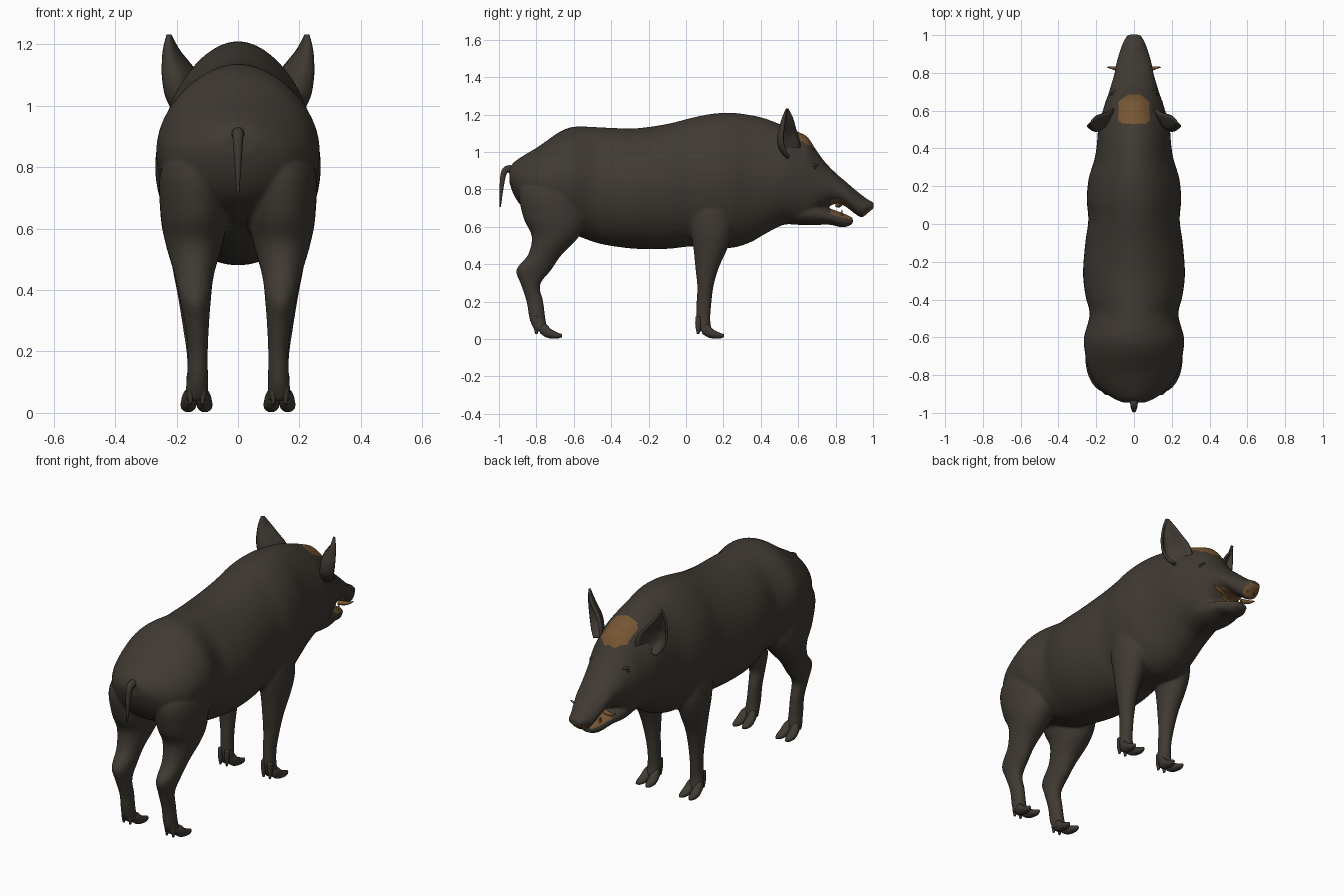
import bpy, bmesh, math
from mathutils import Vector

if "Cube" in bpy.data.objects:
    bpy.data.objects.remove(bpy.data.objects["Cube"])


def material(name, rgb):
    m = bpy.data.materials.new(name)
    m.use_nodes = True
    m.diffuse_color = (*rgb, 1)
    bsdf = next(n for n in m.node_tree.nodes if n.type == 'BSDF_PRINCIPLED')
    bsdf.inputs["Base Color"].default_value = (*rgb, 1)
    bsdf.inputs["Roughness"].default_value = 0.8
    return m


HIDE = material("dark_hide", (0.051, 0.042, 0.033))
TAN = material("tan_patch", (0.185, 0.094, 0.034))
EYE = material("dark_eye", (0.035, 0.02, 0.012))


def blend(p, q, r, s, t):
    """Smooth curve through q and r."""
    return tuple(0.5 * (2 * b + (c - a) * t + (2 * a - 5 * b + 4 * c - d) * t * t
                 + (3 * b - a - 3 * c + d) * t ** 3) for a, b, c, d in zip(p, q, r, s))


def refine(rows, steps=4):
    ext = [rows[0], *rows, rows[-1]]
    out = []
    for i in range(len(rows) - 1):
        out += [blend(*ext[i:i + 4], k / steps) for k in range(steps)]
    return out + [rows[-1]]


def loft(bm, rows, axis, side=1, sides=32, ridge=0):
    """Each row: position on axis, low and high of the other axis, low and high of x."""
    rings = []
    for t, a, b, x0, x1 in refine(rows):
        ring = []
        for k in range(sides):
            ang = math.tau * k / sides
            narrow = 1 - ridge * max(0, math.sin(ang)) ** 2
            x = side * ((x0 + x1) / 2 + (x1 - x0) / 2 * math.cos(ang) * narrow)
            w = (a + b) / 2 + (b - a) / 2 * math.sin(ang)
            ring.append(bm.verts.new((x, t, w) if axis == 'y' else (x, w, t)))
        rings.append(ring)
    for r, s in zip(rings, rings[1:]):
        for k in range(sides):
            j = (k + 1) % sides
            bm.faces.new((r[k], r[j], s[j], s[k]))
    bm.faces.new(rings[0])
    bm.faces.new(rings[-1])


def finish(name, bm, mats=(HIDE,)):
    bmesh.ops.recalc_face_normals(bm, faces=bm.faces)
    for f in bm.faces:
        f.smooth = True
    me = bpy.data.meshes.new(name)
    bm.to_mesh(me)
    bm.free()
    for m in mats:
        me.materials.append(m)
    ob = bpy.data.objects.new(name, me)
    bpy.context.collection.objects.link(ob)
    return ob


# Torso, neck, skull and snout: y, belly z, back z, half width
TORSO = [
    (-0.945, 0.84, 0.91, 0.06), (-0.92, 0.77, 0.945, 0.115), (-0.87, 0.7, 0.98, 0.18),
    (-0.78, 0.64, 1.035, 0.238), (-0.68, 0.6, 1.105, 0.26), (-0.6, 0.56, 1.135, 0.265),
    (-0.48, 0.515, 1.133, 0.235), (-0.38, 0.495, 1.128, 0.257), (-0.26, 0.482, 1.127, 0.27),
    (-0.1, 0.482, 1.15, 0.258), (0.02, 0.495, 1.18, 0.242), (0.13, 0.495, 1.203, 0.25),
    (0.24, 0.487, 1.21, 0.24), (0.34, 0.515, 1.198, 0.21), (0.42, 0.56, 1.18, 0.197),
    (0.52, 0.61, 1.142, 0.188), (0.6, 0.61, 1.108, 0.165), (0.65, 0.615, 1.08, 0.15),
    (0.69, 0.645, 1.02, 0.135), (0.74, 0.698, 0.95, 0.12), (0.8, 0.722, 0.888, 0.103),
    (0.85, 0.71, 0.845, 0.094), (0.9, 0.672, 0.802, 0.08), (0.94, 0.65, 0.77, 0.066),
    (0.97, 0.672, 0.748, 0.054), (1.003, 0.698, 0.73, 0.034)]
JAW = [(0.5, 0.62, 0.8, 0.1), (0.66, 0.608, 0.745, 0.11), (0.76, 0.612, 0.702, 0.088),
       (0.84, 0.597, 0.673, 0.062), (0.892, 0.615, 0.648, 0.036)]
# Legs: z, back y, front y, inner x, outer x
HIND = [
    (0.92, -0.8, -0.56, 0.06, 0.17), (0.8, -0.89, -0.54, 0.03, 0.25),
    (0.65, -0.87, -0.53, 0.03, 0.253), (0.55, -0.825, -0.57, 0.05, 0.236),
    (0.45, -0.845, -0.665, 0.078, 0.207), (0.37, -0.908, -0.72, 0.088, 0.19),
    (0.29, -0.882, -0.78, 0.094, 0.174), (0.2, -0.853, -0.763, 0.098, 0.164),
    (0.1, -0.835, -0.75, 0.097, 0.168), (0.04, -0.805, -0.735, 0.095, 0.175)]
FORE = [
    (0.8, 0.06, 0.24, 0.06, 0.19), (0.7, 0.02, 0.25, 0.05, 0.228),
    (0.58, 0.025, 0.25, 0.06, 0.23), (0.48, 0.04, 0.22, 0.075, 0.215),
    (0.38, 0.05, 0.175, 0.088, 0.196), (0.28, 0.06, 0.147, 0.095, 0.18),
    (0.18, 0.055, 0.135, 0.1, 0.166), (0.1, 0.055, 0.13, 0.098, 0.168),
    (0.04, 0.07, 0.14, 0.095, 0.175)]

# One continuous skin: overlapping volumes fused, then relaxed
bm = bmesh.new()
for rows in (TORSO, JAW):
    loft(bm, [(y, a, b, -w, w) for y, a, b, w in rows], 'y', sides=48, ridge=0.12)
for side in (1, -1):
    for rows in (HIND, FORE):
        loft(bm, rows, 'z', side)
body = finish("body", bm)
fuse = body.modifiers.new("fuse", 'REMESH')
fuse.mode = 'VOXEL'
fuse.voxel_size = 0.008
relax = body.modifiers.new("relax", 'SMOOTH')
relax.factor = 0.5
relax.iterations = 6
evaluated = body.evaluated_get(bpy.context.evaluated_depsgraph_get())
skin = bpy.data.meshes.new_from_object(evaluated)
body.modifiers.clear()
body.data = skin
skin.materials.clear()
for m in (HIDE, TAN):
    skin.materials.append(m)

# Tan forehead, lips and snout disc
for p in skin.polygons:
    c, n = p.center, p.normal
    crown = (0.53 < c.y < 0.685 and n.z > 0.2 and c.z > 0.98
             and abs(c.x) < min(0.082, 0.035 + (0.685 - c.y) * 1.2, 0.065 + (c.y - 0.53)))
    lips = 0.77 < c.y < 0.89 and ((n.z > 0.55 and c.z < 0.7)
                                  or (n.z < -0.75 and c.z > 0.675))
    disc = c.y > 0.93 and n.y - n.z > 1.1
    p.material_index = int(crown or lips or disc)
    p.use_smooth = True

# Cloven hooves with dewclaws
for name, y in (("hind", -0.805), ("front", 0.06)):
    for label, side in (("left", 1), ("right", -1)):
        bm = bmesh.new()
        for x, splay in ((0.115, -0.008), (0.155, 0.008)):
            toe = ((0.025, 0.03, 0.075, 0.014), (0.055, 0.01, 0.08, 0.023),
                   (0.085, 0.003, 0.052, 0.026), (0.12, 0.003, 0.034, 0.02),
                   (0.143, 0.01, 0.026, 0.008))
            loft(bm, [(y + d, a, b, x + splay * d * 9 - w, x + splay * d * 9 + w)
                      for d, a, b, w in toe], 'y', side, 16)
            claw = ((0.12, -0.01, 0.025, 0.012), (0.07, -0.01, 0.022, 0.012),
                    (0.028, -0.002, 0.012, 0.005))
            loft(bm, [(z, y + a, y + b, x - w, x + w) for z, a, b, w in claw], 'z', side, 12)
        finish(f"{name}_hoof_{label}", bm)

# Cupped ears: z, inner x, outer x, back y, cup depth
EAR = [(0.97, 0.11, 0.195, 0.545, 0.05), (1.0, 0.105, 0.218, 0.52, 0.1),
       (1.04, 0.11, 0.235, 0.503, 0.125), (1.09, 0.125, 0.243, 0.502, 0.115),
       (1.13, 0.155, 0.244, 0.51, 0.09), (1.18, 0.195, 0.24, 0.522, 0.06),
       (1.23, 0.222, 0.228, 0.54, 0.01)]
for label, side in (("left", 1), ("right", -1)):
    bm = bmesh.new()
    grid = []
    for z, x0, x1, y, d in refine(EAR):
        line = []
        for k in range(13):
            s = k / 6 - 1
            x = (x0 + x1) / 2 + s * (x1 - x0) / 2
            line.append(bm.verts.new((side * x, y + d * (s * s * 0.5 - s * 0.35), z)))
        grid.append(line)
    for r, s in zip(grid, grid[1:]):
        for k in range(12):
            bm.faces.new((r[k], r[k + 1], s[k + 1], s[k]))
    ear = finish(f"ear_{label}", bm)
    shell = ear.modifiers.new("thickness", 'SOLIDIFY')
    shell.thickness = 0.012
    shell.offset = 0


def tapered_tube(name, points, mat):
    """Each point: x, y, z, radius."""
    cu = bpy.data.curves.new(name, 'CURVE')
    cu.dimensions = '3D'
    cu.bevel_depth = 1
    cu.bevel_resolution = 3
    cu.use_fill_caps = True
    path = refine(points)
    sp = cu.splines.new('POLY')
    sp.points.add(len(path) - 1)
    sp.use_smooth = True
    for p, (x, y, z, r) in zip(sp.points, path):
        p.co = (x, y, z, 1)
        p.radius = r
    cu.materials.append(mat)
    ob = bpy.data.objects.new(name, cu)
    bpy.context.collection.objects.link(ob)


tapered_tube("tail", [(0, -0.91, 0.885, 0.028), (0, -0.945, 0.91, 0.021),
                      (0, -0.972, 0.893, 0.017), (0, -0.985, 0.82, 0.012),
                      (0, -0.993, 0.705, 0.003)], HIDE)


def bead(name, at, scale, mat):
    bm = bmesh.new()
    bmesh.ops.create_uvsphere(bm, u_segments=16, v_segments=10, radius=1)
    for v in bm.verts:
        v.co = Vector(at) + Vector(v.co[i] * scale[i] for i in range(3))
    finish(name, bm, (mat,))


# Tusks, eyes, brows and nostrils
for label, side in (("left", 1), ("right", -1)):
    tapered_tube(f"tusk_{label}", [(side * 0.06, 0.81, 0.715, 0.013), (side * 0.105, 0.825, 0.718, 0.01),
                                   (side * 0.142, 0.83, 0.735, 0.002)], TAN)
    tapered_tube(f"lower_tooth_{label}", [(side * 0.04, 0.83, 0.655, 0.01),
                                          (side * 0.05, 0.835, 0.69, 0.002)], TAN)
    bead(f"eye_{label}", (side * 0.113, 0.685, 0.915), (0.011, 0.012, 0.01), EYE)
    bead(f"brow_{label}", (side * 0.103, 0.682, 0.93), (0.016, 0.026, 0.009), HIDE)
    bead(f"nostril_{label}", (side * 0.02, 0.966, 0.68), (0.008, 0.008, 0.011), HIDE)
